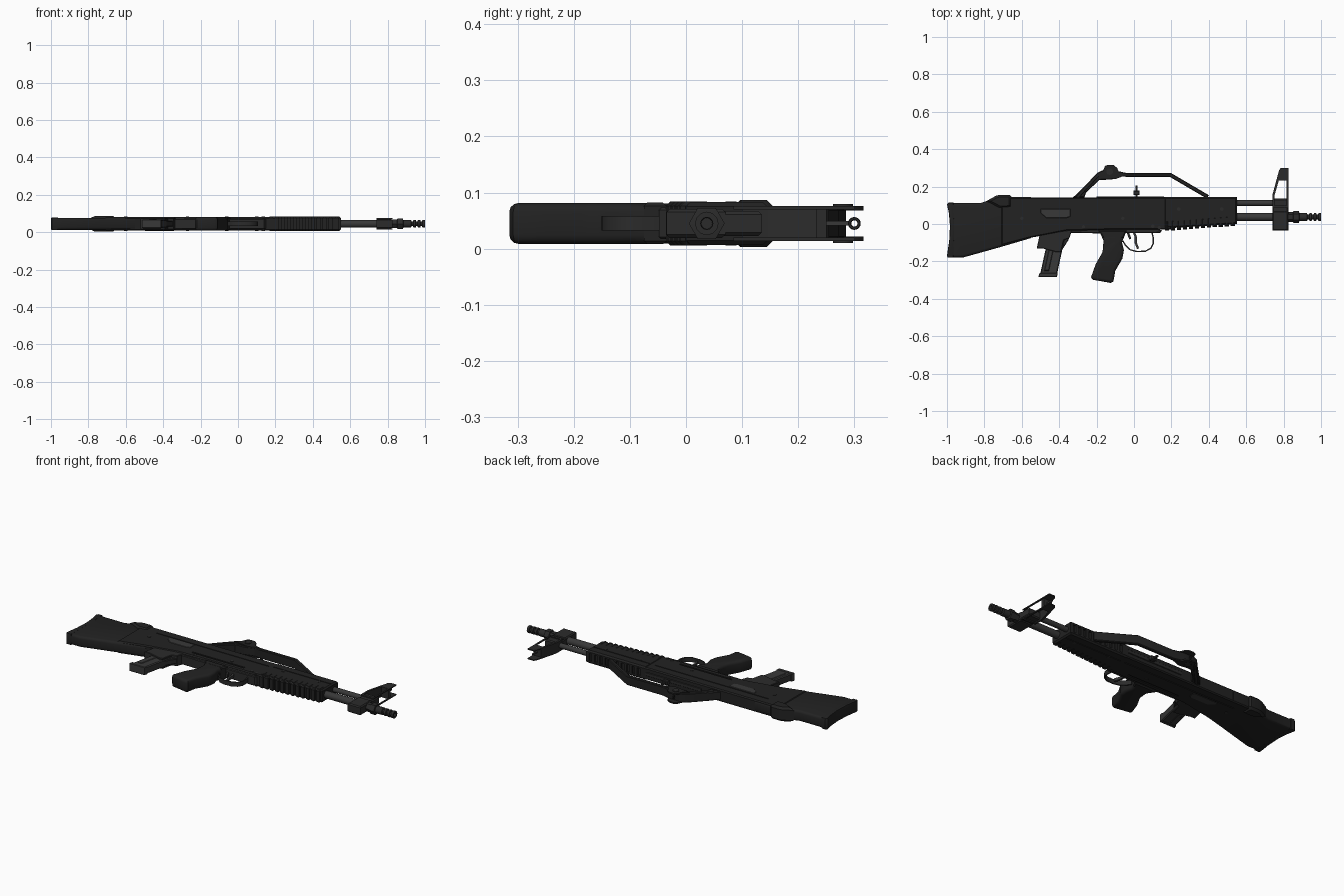
import bpy, bmesh, math
from mathutils import Vector, Matrix

ZC = 0.045  # mid-plane of the thickness


def material(name, v):
    m = bpy.data.materials.new(name)
    m.diffuse_color = (v, v, v, 1)
    return m


DARK = material("dark_polymer", 0.016)
METAL = material("dark_metal", 0.024)
STEEL = material("worn_steel", 0.04)


def finish(name, bm, mat, smooth=True):
    bmesh.ops.recalc_face_normals(bm, faces=bm.faces)
    me = bpy.data.meshes.new(name)
    bm.to_mesh(me)
    bm.free()
    ob = bpy.data.objects.new(name, me)
    bpy.context.collection.objects.link(ob)
    me.materials.append(mat)
    if smooth:
        bpy.ops.object.select_all(action='DESELECT')
        ob.select_set(True)
        bpy.context.view_layer.objects.active = ob
        bpy.ops.object.shade_smooth_by_angle(angle=math.radians(35))
    return ob


def plate(name, pts, half, bevel=0.0, mat=DARK, seg=1, z=ZC):
    """Side profile extruded through the thickness, with rounded rims."""
    bm = bmesh.new()
    face = bm.faces.new([bm.verts.new((x, y, z - half)) for x, y in pts])
    ext = bmesh.ops.extrude_face_region(bm, geom=[face])
    bmesh.ops.translate(bm, vec=(0, 0, 2 * half),
                        verts=[v for v in ext["geom"] if isinstance(v, bmesh.types.BMVert)])
    if bevel:
        rim = [e for e in bm.edges if abs(e.verts[0].co.z - e.verts[1].co.z) < 1e-6]
        bmesh.ops.bevel(bm, geom=rim, offset=bevel, segments=seg, profile=0.5,
                        affect='EDGES', clamp_overlap=True)
    return finish(name, bm, mat)


def box(name, x0, x1, y0, y1, half, bevel=0.0, mat=DARK, z=ZC):
    return plate(name, [(x0, y0), (x1, y0), (x1, y1), (x0, y1)], half, bevel, mat, 1, z)


def lathe(name, profile, y, sides=16, mat=METAL, z=ZC):
    """Turned part along x from (x, radius) pairs."""
    bm = bmesh.new()
    rings = [[bm.verts.new((x, y + r * math.cos(2 * math.pi * k / sides),
                            z + r * math.sin(2 * math.pi * k / sides))) for k in range(sides)]
             for x, r in profile]
    for a, b in zip(rings, rings[1:]):
        for k in range(sides):
            bm.faces.new((a[k], a[(k + 1) % sides], b[(k + 1) % sides], b[k]))
    bm.faces.new(rings[0])
    bm.faces.new(rings[-1])
    return finish(name, bm, mat)


def pin(name, x, y, r, half, sides=12, mat=METAL, z=ZC):
    return plate(name, [(x + r * math.cos(2 * math.pi * k / sides),
                         y + r * math.sin(2 * math.pi * k / sides)) for k in range(sides)],
                 half, 0, mat, 1, z)


def strip(name, path, w, half, mat=METAL, bevel=0.0):
    """Band of constant width following an open path."""
    p = [Vector(q) for q in path]
    left, right = [], []
    for i, q in enumerate(p):
        d0 = (q - p[i - 1]).normalized() if i else (p[1] - q).normalized()
        d1 = (p[i + 1] - q).normalized() if i < len(p) - 1 else d0
        n = Vector((-(d0 + d1).y, (d0 + d1).x)).normalized()
        s = w / 2 / max(0.4, n.dot(Vector((-d0.y, d0.x))))
        left.append(tuple(q + n * s))
        right.append(tuple(q - n * s))
    return plate(name, left + right[::-1], half, bevel, mat)


def cut(ob, boxes):
    """Subtract a set of boxes (x0,x1,y0,y1,z0,z1)."""
    bm = bmesh.new()
    for x0, x1, y0, y1, z0, z1 in boxes:
        m = Matrix.Translation(((x0 + x1) / 2, (y0 + y1) / 2, (z0 + z1) / 2)) @ \
            Matrix.Diagonal((x1 - x0, y1 - y0, z1 - z0, 1))
        bmesh.ops.create_cube(bm, size=1, matrix=m)
    cutter = finish("cutter", bm, DARK, False)
    cutter.hide_render = True
    mod = ob.modifiers.new("cut", 'BOOLEAN')
    mod.object, mod.operation, mod.solver = cutter, 'DIFFERENCE', 'EXACT'
    bpy.ops.object.select_all(action='DESELECT')
    ob.select_set(True)
    bpy.context.view_layer.objects.active = ob
    bpy.ops.object.modifier_apply(modifier="cut")
    bpy.data.objects.remove(cutter)


# Butt stock with butt pad and comb bracket
plate("stock", [(-0.985, 0.112), (-0.82, 0.112), (-0.72, 0.145), (-0.55, 0.145), (-0.55, -0.075),
                (-0.72, -0.125), (-0.91, -0.178), (-0.985, -0.178), (-0.978, -0.03)], 0.032, 0.014, DARK, 3)
plate("butt_pad", [(-1.0, 0.105), (-0.99, 0.115), (-0.965, 0.115), (-0.96, -0.03), (-0.965, -0.18),
                   (-0.995, -0.18), (-1.0, -0.17), (-0.988, -0.09), (-0.984, -0.01), (-0.99, 0.06)],
      0.034, 0.006, DARK, 2)
plate("comb_bracket", [(-0.79, 0.122), (-0.74, 0.15), (-0.72, 0.156), (-0.665, 0.156), (-0.655, 0.145),
                       (-0.655, 0.09), (-0.68, 0.085), (-0.72, 0.085)], 0.042, 0.012)

# Receiver with long side grooves
receiver = plate("receiver", [(-0.71, 0.143), (0.2, 0.143), (0.2, -0.03), (-0.1, -0.03), (-0.36, -0.036),
                              (-0.56, -0.075), (-0.71, -0.115)], 0.0355, 0.006)
cut(receiver, [c for z in (ZC - 0.0355, ZC + 0.0355) for c in (
    (-0.6, 0.14, 0.087, 0.092, z - 0.004, z + 0.004),
    (-0.3, 0.04, -0.004, 0.006, z - 0.004, z + 0.004))])
plate("lower_rail", [(-0.37, -0.046), (-0.34, -0.02), (0.11, -0.02), (0.15, -0.035), (0.14, -0.048), (-0.2, -0.05)],
      0.028, 0.004, METAL)
plate("ejection_port", [(-0.5, 0.08), (-0.34, 0.08), (-0.34, 0.04), (-0.36, 0.033), (-0.47, 0.033), (-0.5, 0.06)],
      0.0375, 0.002, STEEL)
for i, (x, y) in enumerate([(-0.6, 0.03), (-0.27, -0.015), (0.1, -0.012), (0.135, -0.02), (-0.06, 0.03)]):
    pin(f"receiver_pin_{i}", x, y, 0.009, 0.038)

# Handguard with top vents and lower grip ribs
guard = plate("handguard", [(0.16, 0.145), (0.55, 0.145), (0.55, 0.0), (0.16, -0.024)], 0.038, 0.008)
cut(guard, [(0.2 + 0.035 * i, 0.217 + 0.035 * i, 0.135, 0.16, ZC - 0.022, ZC + 0.022) for i in range(10)]
    + [(0.17, 0.54, 0.09, 0.095, z - 0.003, z + 0.003) for z in (ZC - 0.038, ZC + 0.038)])
for i in range(12):
    x = 0.165 + i * 0.032
    y = -0.036 + 0.026 * i / 11
    box(f"guard_rib_{i}", x, x + 0.022, y, y + 0.055, 0.0395, 0.008)
for i, x in enumerate((0.24, 0.47)):
    pin(f"guard_screw_{i}", x, 0.08, 0.01, 0.0395)

# Magazine well and magazine
plate("magazine_well", [(-0.545, -0.06), (-0.33, -0.03), (-0.345, -0.075), (-0.375, -0.085), (-0.39, -0.15),
                        (-0.415, -0.15), (-0.49, -0.13), (-0.52, -0.13), (-0.505, -0.06)], 0.031, 0.004, METAL)
plate("magazine", [(-0.45, -0.03), (-0.36, -0.03), (-0.412, -0.27), (-0.502, -0.27)], 0.022, 0.005, STEEL)
plate("magazine_base", [(-0.505, -0.262), (-0.408, -0.262), (-0.412, -0.283), (-0.512, -0.283)], 0.024, 0.003, STEEL)
plate("magazine_rib", [(-0.452, -0.12), (-0.427, -0.12), (-0.455, -0.25), (-0.48, -0.25)], 0.025, 0.003, STEEL)
plate("magazine_catch", [(-0.375, -0.06), (-0.34, -0.05), (-0.35, -0.085), (-0.385, -0.14)], 0.015, 0.003, METAL)

# Pistol grip
plate("grip_collar", [(-0.19, -0.035), (-0.04, -0.035), (-0.055, -0.075), (-0.165, -0.075)], 0.037, 0.006)
plate("pistol_grip", [(-0.18, -0.05), (-0.163, -0.09), (-0.168, -0.15), (-0.205, -0.215), (-0.23, -0.285),
                      (-0.22, -0.298), (-0.125, -0.315), (-0.11, -0.308), (-0.1, -0.25), (-0.062, -0.185),
                      (-0.054, -0.14), (-0.064, -0.1), (-0.05, -0.055)], 0.0365, 0.016, DARK, 3)

# Trigger and guard
bow = [(-0.06, -0.09), (-0.045, -0.115), (-0.02, -0.138), (0.015, -0.147), (0.06, -0.146), (0.09, -0.13),
       (0.103, -0.105), (0.103, -0.075), (0.095, -0.04)]
strip("trigger_guard", bow, 0.007, 0.013)
strip("trigger", [(-0.002, -0.04), (0.01, -0.07), (0.009, -0.1), (0.022, -0.132)], 0.012, 0.008, STEEL)
strip("trigger_stop", [(-0.035, -0.04), (-0.02, -0.08)], 0.012, 0.008)

# Carry handle with rear sight ears
strip("carry_handle", [(-0.305, 0.14), (-0.275, 0.175), (-0.19, 0.265), (-0.17, 0.275), (-0.1, 0.275),
                       (-0.04, 0.262), (0.195, 0.262), (0.395, 0.145)], 0.021, 0.027, DARK, 0.004)
plate("handle_rear_leg", [(-0.325, 0.143), (-0.265, 0.143), (-0.255, 0.17), (-0.185, 0.235), (-0.12, 0.238),
                          (-0.07, 0.252), (-0.08, 0.275), (-0.19, 0.275)], 0.025, 0.004)
for s in (-1, 1):
    plate(f"rear_sight_ear_{s}", [(-0.2, 0.255), (-0.17, 0.275), (-0.155, 0.31), (-0.14, 0.316), (-0.11, 0.316),
                                  (-0.09, 0.30), (-0.08, 0.275), (-0.04, 0.262), (-0.1, 0.24)],
          0.004, 0, DARK, 1, ZC + s * 0.027)
    pin(f"sight_knob_{s}", -0.13, 0.28, 0.018, 0.004, 12, METAL, ZC + s * 0.031)
bpy.ops.mesh.primitive_torus_add(major_radius=0.0085, minor_radius=0.003, major_segments=16, minor_segments=6,
                                 location=(-0.13, 0.3, ZC), rotation=(0, math.pi / 2, 0))
ring = bpy.context.object
ring.name = "rear_aperture"
ring.data.materials.append(METAL)

# Cocking handle on top
box("cocking_stem", 0.007, 0.019, 0.14, 0.205, 0.006, 0.002, METAL)
box("cocking_knob", -0.004, 0.03, 0.155, 0.178, 0.012, 0.003, METAL)
box("cocking_track", -0.2, 0.16, 0.14, 0.147, 0.01, 0.002, METAL)

# Barrel, gas tube and flash hider
lathe("barrel", [(0.5, 0.021), (0.88, 0.021)], 0.037, 16, STEEL)
lathe("gas_tube", [(0.5, 0.015), (0.79, 0.015)], 0.112, 16, STEEL)
lathe("muzzle_collar", [(0.82, 0.026), (0.85, 0.026), (0.852, 0.032), (0.882, 0.032), (0.884, 0.022)], 0.037, 6)
hider = [(0.88, 0.021), (0.925, 0.021)]
for x in (0.928, 0.952, 0.976):
    hider += [(x, 0.013), (x + 0.008, 0.013), (x + 0.01, 0.021), (x + 0.022, 0.021)]
hider += [(1.0, 0.021), (1.0, 0.011), (0.975, 0.01)]
lathe("flash_hider", hider, 0.037, 12)

# Front sight block with paired side frames
box("sight_block", 0.74, 0.825, -0.035, 0.07, 0.026, 0.006, METAL)
box("gas_block", 0.74, 0.825, 0.06, 0.135, 0.022, 0.006, METAL)
for s in (-1, 1):
    z = ZC + s * 0.028
    plate(f"sight_wing_{s}", [(0.74, 0.085), (0.825, 0.085), (0.825, 0.30), (0.785, 0.30), (0.775, 0.285),
                              (0.74, 0.155), (0.74, 0.1), (0.751, 0.1), (0.751, 0.152), (0.774, 0.232),
                              (0.816, 0.232), (0.816, 0.1), (0.74, 0.099)], 0.003, 0, METAL, 1, z)
plate("sight_rear_web", [(0.74, 0.1), (0.74, 0.155), (0.768, 0.255), (0.776, 0.25), (0.749, 0.153), (0.749, 0.1)],
      0.027, 0, METAL)
box("sight_bridge", 0.775, 0.82, 0.232, 0.25, 0.027, 0, METAL)
box("sight_post", 0.795, 0.803, 0.24, 0.29, 0.004, 0, STEEL)
